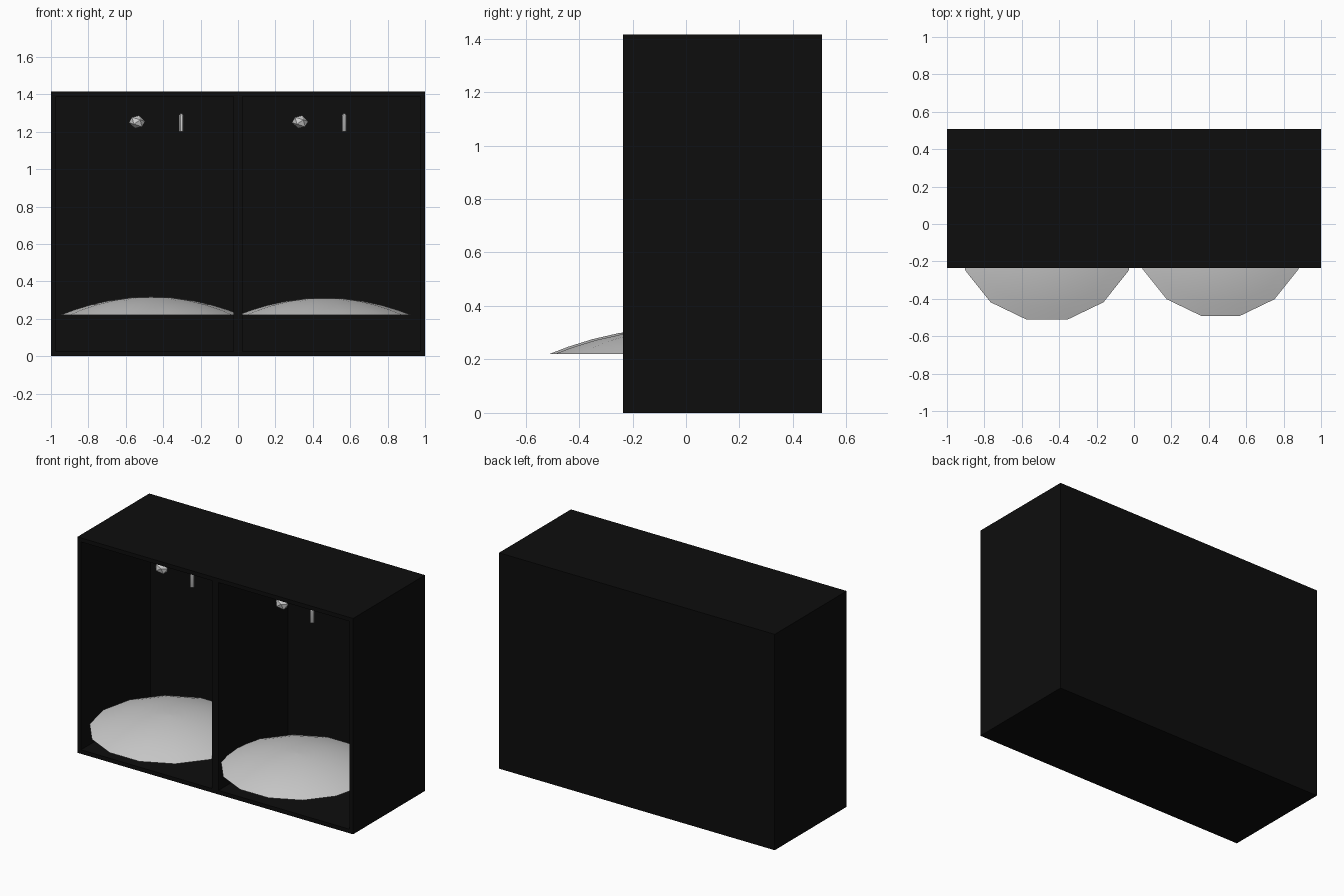
import bpy, bmesh, math
from mathutils import Matrix

if "Cube" in bpy.data.objects:
    bpy.data.objects.remove(bpy.data.objects["Cube"])


def material(name, rgb):
    m = bpy.data.materials.new(name)
    m.diffuse_color = (*rgb, 1)
    m.use_nodes = True
    m.node_tree.nodes["Principled BSDF"].inputs["Base Color"].default_value = m.diffuse_color
    return m


BLACK = material("black", (0.004, 0.004, 0.004))
GREY = material("light grey", (0.6, 0.6, 0.6))


def finish(name, bm, mat, smooth=False):
    bmesh.ops.recalc_face_normals(bm, faces=bm.faces)
    me = bpy.data.meshes.new(name)
    bm.to_mesh(me)
    bm.free()
    ob = bpy.data.objects.new(name, me)
    bpy.context.collection.objects.link(ob)
    me.materials.append(mat)
    if smooth:
        bpy.ops.object.select_all(action='DESELECT')
        ob.select_set(True)
        bpy.context.view_layer.objects.active = ob
        bpy.ops.object.shade_smooth_by_angle(angle=math.radians(35))
    return ob


def box(name, lo, hi):
    bm = bmesh.new()
    bmesh.ops.create_cube(bm, size=1)
    for v in bm.verts:
        v.co = [lo[i] if v.co[i] < 0 else hi[i] for i in range(3)]
    return finish(name, bm, BLACK)


def lathe(name, profile, sides, centre, mat):
    """Turn (radius, height) points about a vertical axis, flat side to the front."""
    bm = bmesh.new()
    rings = []
    for r, z in profile:
        ring = []
        for i in range(sides):
            a = -math.pi / 2 + (i + 0.5) * 2 * math.pi / sides
            ring.append(bm.verts.new((centre[0] + r * math.cos(a),
                                      centre[1] + r * math.sin(a), z)))
        rings.append(ring)
    for low, high in zip(rings, rings[1:]):
        for i in range(sides):
            j = (i + 1) % sides
            bm.faces.new((low[i], low[j], high[j], high[i]))
    bm.faces.new(rings[0])
    bm.faces.new(rings[-1])
    bmesh.ops.remove_doubles(bm, verts=bm.verts, dist=1e-5)
    return finish(name, bm, mat, smooth=True)


# Cabinet, open at the front
T, Y0, Y1, H = 0.026, -0.236, 0.509, 1.415
box("floor", (-1, Y0, 0), (1, Y1, T))
box("ceiling", (-1, Y0, H - T), (1, Y1, H))
box("back_wall", (-1 + T, Y1 - T, T), (1 - T, Y1, H - T))
for side, x0 in (("left", -1), ("right", 1 - T)):
    box(side + "_wall", (x0, Y0, T), (x0 + T, Y1, H - T))
box("divider", (-0.023, Y0, T), (0.023, Y1 - T, H - T))

# One dome, one faceted knob and one peg in each bay
for side, cx, radius, top in (("left", -0.465, 0.484, 0.318),
                              ("right", 0.463, 0.463, 0.312)):
    base = 0.22
    steps = [1, 0.85, 0.66, 0.45, 0.22, 0.001]
    profile = [(radius * s, base + (top - base) * (1 - s * s)) for s in steps]
    lathe(side + "_dome", profile, 14, (cx, -0.04), GREY)

    kx = -0.54 if side == "left" else 0.332
    bm = bmesh.new()
    bmesh.ops.create_icosphere(bm, subdivisions=1, radius=1)
    bmesh.ops.transform(bm, verts=bm.verts, matrix=Matrix.Translation((kx, -0.02, 1.252))
                        @ Matrix.Rotation(0.3, 4, 'Y')
                        @ Matrix.Diagonal((0.046, 0.038, 0.036, 1)))
    finish(side + "_knob", bm, GREY)

    px = -0.303 if side == "left" else 0.568
    lathe(side + "_peg", [(0.014, 1.2), (0.014, 1.285), (0.006, 1.298)], 8,
          (px, -0.04), GREY)
